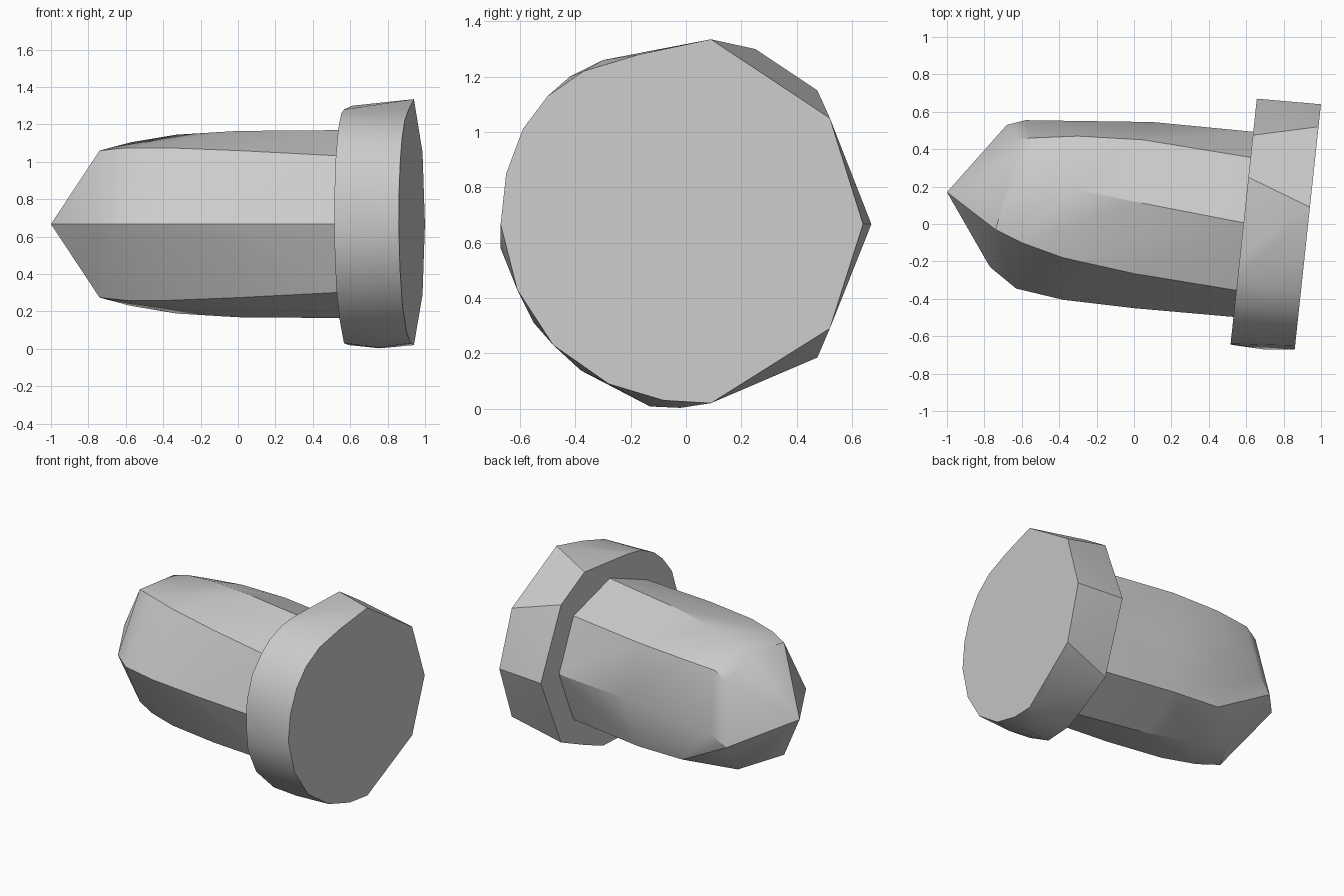
import bpy
import bmesh
import math

default_cube = bpy.data.objects.get("Cube")
if default_cube:
    bpy.data.objects.remove(default_cube, do_unlink=True)

MID = 0.667  # height of the long axis

# Single grey material
grey = bpy.data.materials.new("plain_grey")
grey.use_nodes = True
colour = (0.6, 0.6, 0.6, 1)
grey.diffuse_color = colour
grey.node_tree.nodes["Principled BSDF"].inputs["Base Color"].default_value = colour


def mirrored(points):
    """Return the points with their copies mirrored across the axis height."""
    return points + [(x, y, 2 * MID - z) for x, y, z in points]


def tilted_ring(outline, offset):
    """Place a (y, z) outline on a plane slightly turned about the vertical."""
    return [(offset + 0.107 * y, y, z) for y, z in outline]


def faceted_solid(name, points, sharp_angle):
    """Wrap points in a convex skin, merge flat facets and shade it."""
    mesh = bpy.data.meshes.new(name)
    bm = bmesh.new()
    for point in points:
        bm.verts.new(point)
    bmesh.ops.remove_doubles(bm, verts=bm.verts[:], dist=0.002)
    bmesh.ops.convex_hull(bm, input=bm.verts[:])
    loose = [v for v in bm.verts if not v.link_faces]
    bmesh.ops.delete(bm, geom=loose, context='VERTS')
    bmesh.ops.dissolve_limit(bm, angle_limit=math.radians(1),
                             verts=bm.verts[:], edges=bm.edges[:])
    bmesh.ops.recalc_face_normals(bm, faces=bm.faces[:])
    bm.to_mesh(mesh)
    bm.free()
    mesh.materials.append(grey)
    obj = bpy.data.objects.new(name, mesh)
    bpy.context.collection.objects.link(obj)
    bpy.ops.object.select_all(action='DESELECT')
    obj.select_set(True)
    bpy.context.view_layer.objects.active = obj
    bpy.ops.object.shade_smooth_by_angle(angle=math.radians(sharp_angle))
    return obj


# Shaft: eight-sided sections running from the collar towards the nose
shaft = mirrored([
    (.57, -.5, MID), (.58, -.36, 1.03), (.62, 0, 1.17), (.66, .35, 1.03), (.67, .49, MID),
    (0, -.45, MID), (0, -.265, 1.06), (0, .12, 1.165), (.05, .45, 1.03), (.1, .545, MID),
    (-.38, -.405, MID), (-.38, -.18, 1.075), (-.33, .19, 1.145), (-.3, .47, 1.02),
])
# Nose: rounded shoulder ending in a point, with a low facet at the back
nose = mirrored([
    (-.63, -.345, MID), (-.6, -.1, 1.075), (-.57, .24, 1.105),
    (-.77, -.23, MID), (-.74, -.03, 1.06),
]) + [
    (-.665, .23, 1.08), (-.55, .46, 1), (-.63, .45, .94),
    (-.58, .555, .6), (-.68, .53, .52), (-1, .17, MID),
]
faceted_solid("shaft_with_nose", shaft + nose, 30)

# Collar: round on the front side, coarse facets on the back side
inner_outline = [
    (.67, MID), (.475, 1.15), (.25, 1.3), (-.17, 1.28), (-.3, 1.26), (-.42, 1.2),
    (-.5, 1.13), (-.59, 1.01), (-.64, .85), (-.645, MID), (-.63, .5), (-.55, .32),
    (-.38, .15), (-.17, .03), (.07, .02), (.23, .08), (.475, .185),
]
bulge_outline = [(-.02, .003), (-.13, .008), (-.38, .138), (-.55, .31), (-.67, .58)]
outer_outline = [
    (.09, 1.335), (.52, 1.05), (.64, MID), (.52, .29), (.09, .02), (-.08, .03),
    (-.28, .09), (-.48, .23), (-.61, .43), (-.67, MID), (-.65, .85), (-.59, 1.01),
    (-.5, 1.13), (-.37, 1.22), (-.17, 1.28),
]
collar = (tilted_ring(inner_outline, .585) + tilted_ring(bulge_outline, .76)
          + tilted_ring(outer_outline, .931))
faceted_solid("collar", collar, 30)
